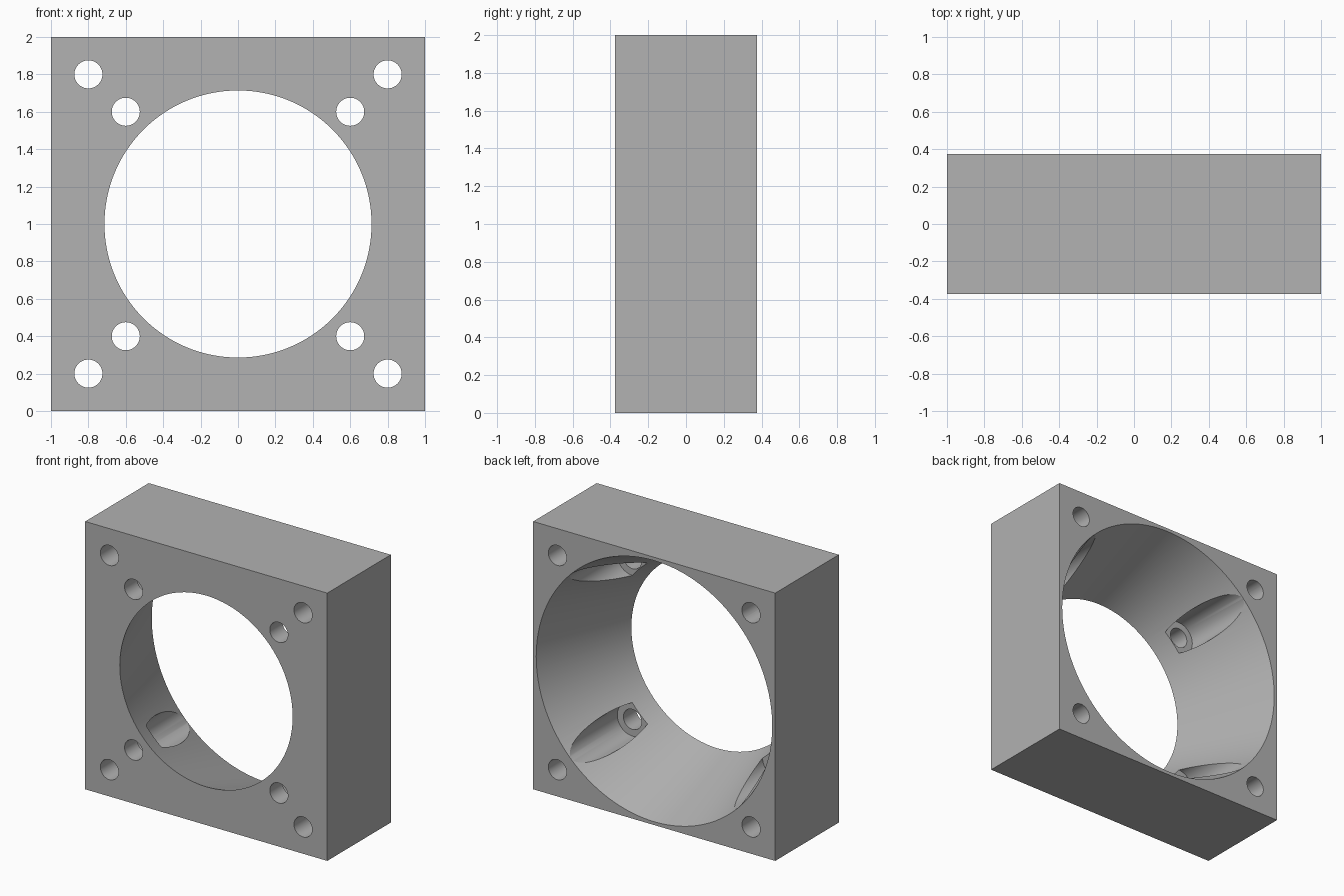
import bpy, bmesh, math
from mathutils import Matrix, Vector

if "Cube" in bpy.data.objects:
    bpy.data.objects.remove(bpy.data.objects["Cube"], do_unlink=True)

HALF_DEPTH = 0.375
FRONT_RADIUS, BACK_RADIUS = 0.714, 0.975
MARGIN = 0.1

grey = bpy.data.materials.new("plain grey")
grey.use_nodes = True
colour = (0.445, 0.445, 0.445, 1)
grey.diffuse_color = colour
grey.node_tree.nodes["Principled BSDF"].inputs["Base Color"].default_value = colour


def make_object(name, bm):
    mesh = bpy.data.meshes.new(name)
    bm.to_mesh(mesh)
    bm.free()
    mesh.materials.append(grey)
    obj = bpy.data.objects.new(name, mesh)
    bpy.context.collection.objects.link(obj)
    return obj


def bore(name, x, z, y_front, y_back, r_front, r_back, sides):
    """Round cutter along y, straight or tapered."""
    bm = bmesh.new()
    place = Matrix.Translation((x, (y_front + y_back) / 2, z)) @ Matrix.Rotation(-math.pi / 2, 4, 'X')
    bmesh.ops.create_cone(bm, cap_ends=True, segments=sides, radius1=r_front,
                          radius2=r_back, depth=y_back - y_front, matrix=place)
    obj = make_object(name, bm)
    obj.hide_render = True
    return obj


# Square block
bm = bmesh.new()
bmesh.ops.create_cube(bm, size=2)
bmesh.ops.scale(bm, vec=Vector((1, HALF_DEPTH, 1)), verts=bm.verts)
bmesh.ops.translate(bm, vec=Vector((0, 0, 1)), verts=bm.verts)
block = make_object("duct_block", bm)

# Tapered duct, continued a little past both faces
reach = HALF_DEPTH + MARGIN
extra = (BACK_RADIUS - FRONT_RADIUS) / (2 * HALF_DEPTH) * MARGIN
cutters = [bore("duct_cutter", 0, 1, -reach, reach,
                FRONT_RADIUS - extra, BACK_RADIUS + extra, 128)]

# Corner holes, inner screw holes and their head pockets
for sx in (-1, 1):
    for sz in (-1, 1):
        for offset in (0.8, 0.6):
            cutters.append(bore("hole_cutter", sx * offset, 1 + sz * offset,
                                -reach, reach, 0.075, 0.075, 48))
        cutters.append(bore("pocket_cutter", sx * 0.6, 1 + sz * 0.6,
                            -0.225, reach - 0.03, 0.125, 0.125, 64))

for cutter in cutters:
    mod = block.modifiers.new(cutter.name, 'BOOLEAN')
    mod.operation = 'DIFFERENCE'
    mod.solver = 'EXACT'
    mod.object = cutter

# Apply the cuts and drop the cutters
bpy.context.view_layer.update()
result = bpy.data.meshes.new_from_object(block.evaluated_get(bpy.context.evaluated_depsgraph_get()))
block.modifiers.clear()
block.data = result
for cutter in cutters:
    bpy.data.objects.remove(cutter, do_unlink=True)

bpy.ops.object.select_all(action='DESELECT')
block.select_set(True)
bpy.context.view_layer.objects.active = block
bpy.ops.object.shade_smooth_by_angle(angle=math.radians(20))
